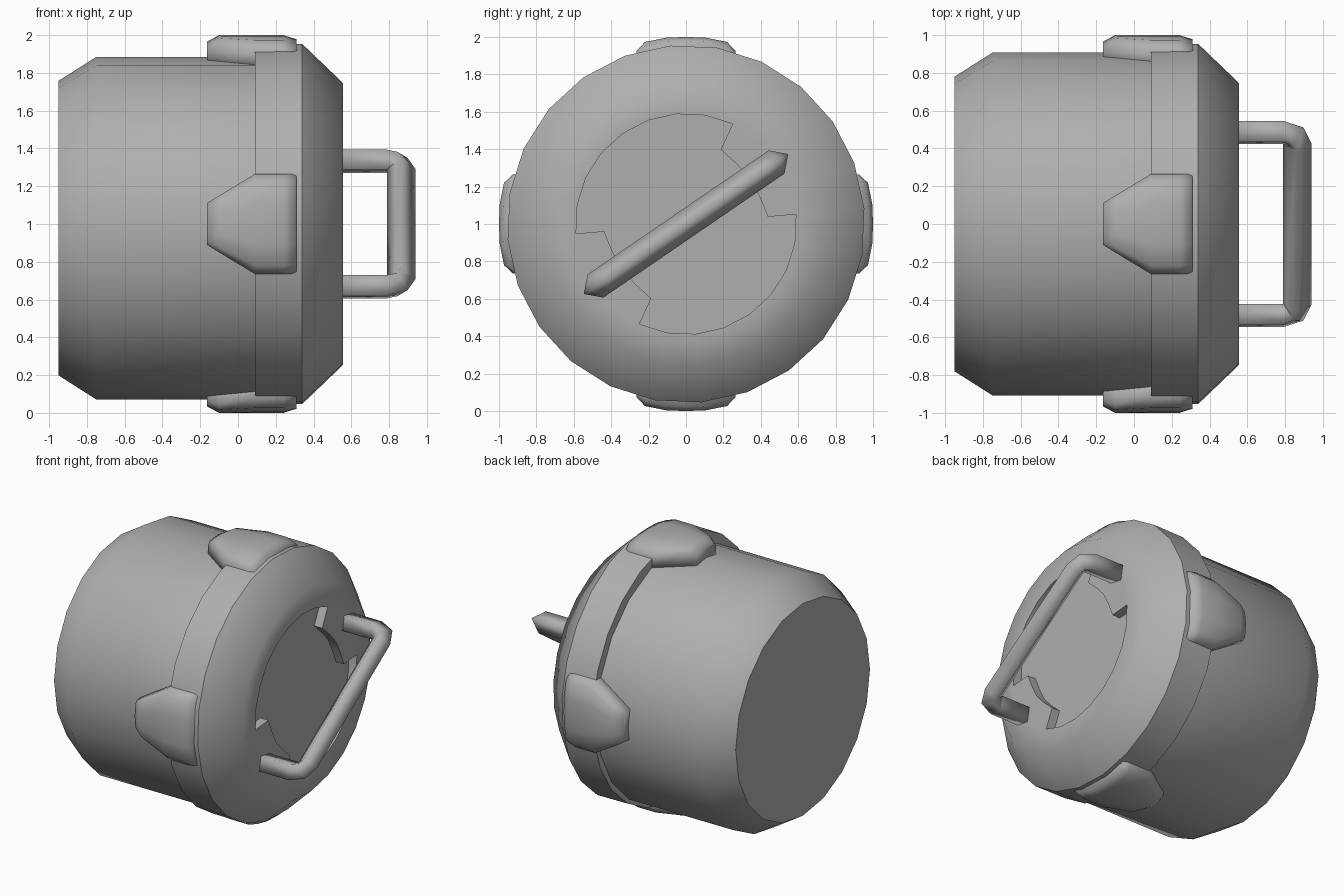
import bpy, bmesh
from math import radians, sin, cos, pi

if "Cube" in bpy.data.objects:
    bpy.data.objects.remove(bpy.data.objects["Cube"])

ZC = 1.0                    # height of the main axis, which runs along x
TILT = radians(35)          # lid facets line up with the tilted handle
BAR_TILT = radians(34.4)

GREY = bpy.data.materials.new("dark_grey")
GREY.diffuse_color = (0.43, 0.43, 0.43, 1)
GREY.use_nodes = True
GREY.node_tree.nodes["Principled BSDF"].inputs["Base Color"].default_value = GREY.diffuse_color


def finish(name, bm, angle=50):
    bmesh.ops.remove_doubles(bm, verts=bm.verts, dist=1e-4)
    bmesh.ops.recalc_face_normals(bm, faces=bm.faces)
    me = bpy.data.meshes.new(name)
    bm.to_mesh(me)
    bm.free()
    me.materials.append(GREY)
    ob = bpy.data.objects.new(name, me)
    bpy.context.collection.objects.link(ob)
    me.shade_smooth()
    me.set_sharp_from_angle(angle=radians(angle))
    return ob


def polar(x, r, a, zc=ZC):
    return (x, r * cos(a), zc + r * sin(a))


def ring(bm, x, r, n, phase=0, zc=ZC):
    return [bm.verts.new(polar(x, r, phase + 2 * pi * i / n, zc)) for i in range(n)]


def bridge(bm, a, b, closed=True):
    n = len(a)
    for i in range(n if closed else n - 1):
        j = (i + 1) % n
        bm.faces.new((a[i], a[j], b[j], b[i]))


def loft(bm, rings, caps=True):
    for a, b in zip(rings, rings[1:]):
        bridge(bm, a, b)
    if caps:
        bm.faces.new(rings[0])
        bm.faces.new(rings[-1])


# Drum body
bm = bmesh.new()
loft(bm, [ring(bm, x, r, 20, 0, 0.978) for x, r in
          [(-0.95, 0.78), (-0.75, 0.907), (0.12, 0.907)]])
finish("body", bm)

# Lid: wide band, sloped rim, and recessed face with two handle tabs
N, FRONT, DEPTH = 24, 0.555, 0.49
bm = bmesh.new()
rings = [ring(bm, x, r, N, TILT) for x, r in
         [(0.09, 0.85), (0.09, 0.955), (0.34, 0.957), (FRONT, 0.75), (FRONT, 0.59)]]
loft(bm, rings, caps=False)
outline = []
for k in range(N):
    a, m = TILT + 2 * pi * k / N, (k + 2) % 12
    if m in (0, 4):
        radii = (0.59, 0.44) if m == 0 else (0.44, 0.59)
    else:
        radii = (0.42,) if m < 4 else (0.59,)
    outline += [(r, a) for r in radii]
for side in (0, 12):
    tab_in = [bm.verts.new(polar(FRONT, 0.44 if abs(k) == 2 else 0.42, TILT + 2 * pi * (k + side) / N))
              for k in range(-2, 3)]
    tab_out = [rings[-1][(k + side) % N] for k in range(-2, 3)]
    bridge(bm, tab_out, tab_in, closed=False)
loft(bm, [[bm.verts.new(polar(x, r, a)) for r, a in outline] for x in (FRONT, DEPTH)], caps=False)
bm.verts.ensure_lookup_table()
bm.faces.new(bm.verts[-len(outline):])
# the band-to-rim edge (about 44 degrees) stays sharp, the rim-to-face edge smooth
lid = finish("lid", bm)
for e in lid.data.edges:
    if all(abs(lid.data.vertices[v].co.x - 0.34) < 1e-3 for v in e.vertices):
        e.use_edge_sharp = True

# Handle: square bar swept along a rounded bracket
R = 0.075
half = [(0.52, 0.587, 0), (0.79, 0.587, 0), (0.845, 0.566, 45), (0.865, 0.515, 90)]
path = half + [(x, -r, 180 - t) for x, r, t in reversed(half)]
bm = bmesh.new()
rings = []
for x, r, t in path:
    t = radians(t)
    loop = []
    for i in range(4):
        u, v = R * cos(i * pi / 2), R * sin(i * pi / 2)
        px, pr = x + u * sin(t), r + u * cos(t)
        loop.append(bm.verts.new((px, pr * cos(BAR_TILT) - v * sin(BAR_TILT),
                                  ZC + pr * sin(BAR_TILT) + v * cos(BAR_TILT))))
    rings.append(loop)
loft(bm, rings)
finish("handle", bm, 95)

# Four clips around the lid seam: (x, half width, crown radius)
STATIONS = [(-0.165, 0.11, 0.965), (-0.10, 0.15, 1.0), (0.09, 0.265, 1.0),
            (0.24, 0.265, 1.0), (0.31, 0.265, 0.978)]
for q in range(4):
    bm = bmesh.new()
    rings = []
    for x, w, top in STATIONS:
        s = w / 0.265
        side = [(w, 0.84), (w, top - 0.075 * s), (0.83 * w, top - 0.027 * s), (0.4 * w, top - 0.004)]
        pts = [(-u, h) for u, h in side] + [(0, top)] + side[::-1]
        c, d = cos(q * pi / 2), sin(q * pi / 2)
        rings.append([bm.verts.new((x, u * c + h * d, ZC - u * d + h * c)) for u, h in pts])
    loft(bm, rings)
    finish(f"clip_{q + 1}", bm, 100)
